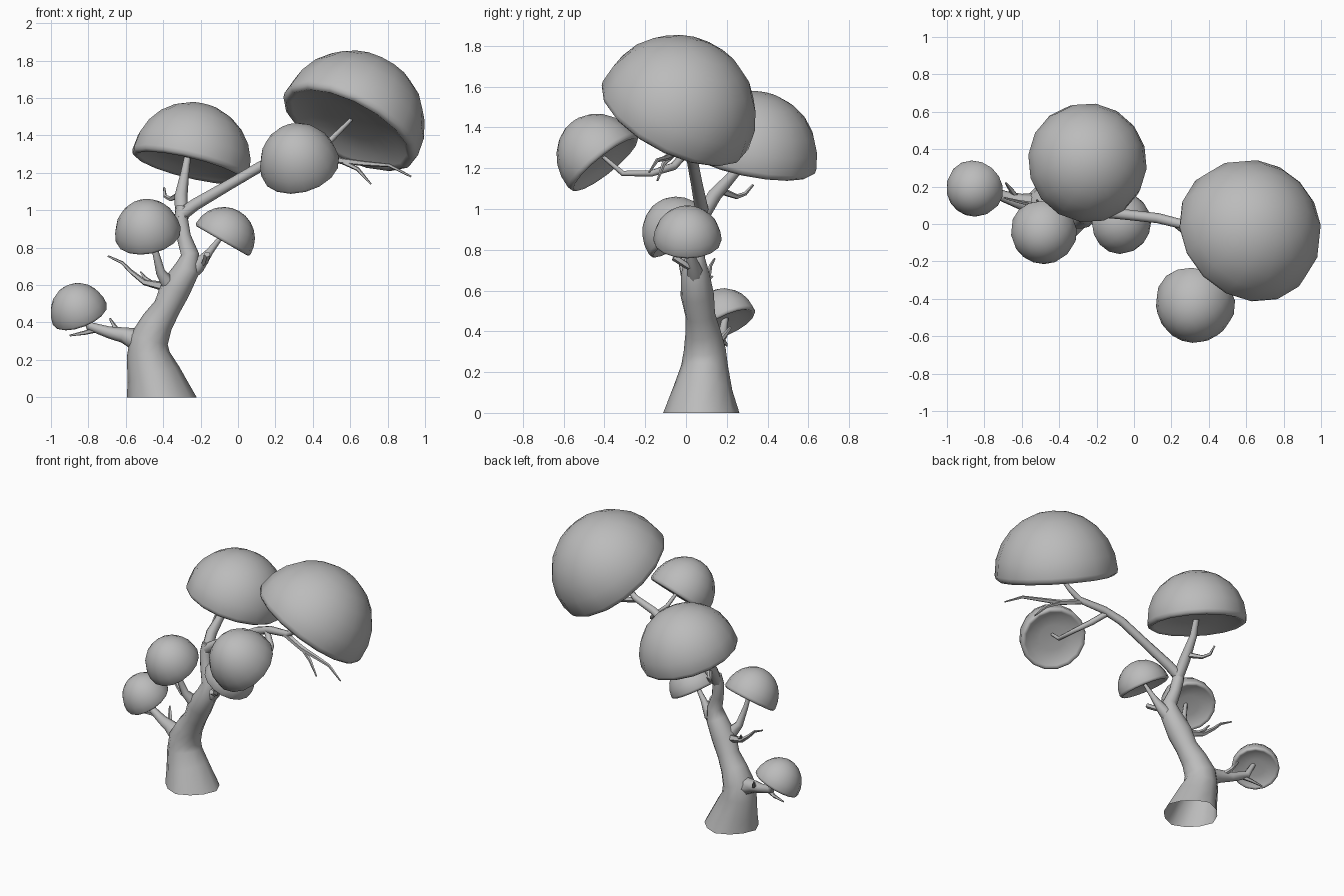
import bpy
import bmesh
from math import sin, cos, pi, radians
from mathutils import Vector

cube = bpy.data.objects.get("Cube")
if cube:
    bpy.data.objects.remove(cube)

grey = bpy.data.materials.new("plain grey")
grey.use_nodes = True
grey.diffuse_color = (0.5, 0.5, 0.5, 1)
grey.node_tree.nodes["Principled BSDF"].inputs["Base Color"].default_value = (0.5, 0.5, 0.5, 1)


def finish(name, bm, angle):
    bmesh.ops.recalc_face_normals(bm, faces=bm.faces)
    mesh = bpy.data.meshes.new(name)
    bm.to_mesh(mesh)
    bm.free()
    mesh.materials.append(grey)
    obj = bpy.data.objects.new(name, mesh)
    bpy.context.collection.objects.link(obj)
    bpy.ops.object.select_all(action="DESELECT")
    obj.select_set(True)
    bpy.context.view_layer.objects.active = obj
    bpy.ops.object.shade_smooth_by_angle(angle=radians(angle))
    return obj


def bridge(bm, rings):
    for low, high in zip(rings, rings[1:]):
        n = len(low)
        for i in range(n):
            j = (i + 1) % n
            bm.faces.new((low[i], low[j], high[j], high[i]))


def limb(name, path, sides=7, flare=0.0):
    """Tapered tube through (x, y, z, radius) points; flare adds root ridges at the foot."""
    bm = bmesh.new()
    pts = [Vector(p[:3]) for p in path]
    rings = []
    side = Vector((0, 1, 0))
    for k, p in enumerate(pts):
        along = (pts[min(k + 1, len(pts) - 1)] - pts[max(k - 1, 0)]).normalized()
        if flare and k == 0:
            along = Vector((0, 0, 1))
        side = (side - along * side.dot(along)).normalized()
        other = along.cross(side)
        ridge = flare * max(0, 1 - k / 3)
        ring = []
        for i in range(sides):
            a = 2 * pi * i / sides
            r = path[k][3] * (1 + ridge * cos(4 * a))
            ring.append(bm.verts.new(p + side * r * cos(a) + other * r * sin(a)))
        rings.append(ring)
    bridge(bm, rings)
    bm.faces.new(rings[-1])
    if not flare:
        bm.faces.new(rings[0])
    finish(name, bm, 60)


def canopy(name, centre, radius, axis, depth=1.0, sides=16, steps=6):
    """Half-ball crown with a rounded lip and a shallow hollow underneath."""
    bm = bmesh.new()
    profile = [(0.4, 0.03), (0.7, 0), (0.86, -0.07), (0.93, -0.1), (0.985, -0.06)]
    profile += [(cos(t * pi / 2 / steps), sin(t * pi / 2 / steps)) for t in range(steps)]
    rings = [[bm.verts.new((r * cos(2 * pi * i / sides), r * sin(2 * pi * i / sides), h))
              for i in range(sides)] for r, h in profile]
    bridge(bm, rings)
    for ring, height in ((rings[0], 0.04), (rings[-1], 1.0)):
        tip = bm.verts.new((0, 0, height))
        for i in range(sides):
            bm.faces.new((ring[i], ring[(i + 1) % sides], tip))
    obj = finish(name, bm, 65)
    size = radius * 1.01
    obj.location = centre
    obj.scale = (size, size, size * depth)
    obj.rotation_euler = Vector(axis).to_track_quat("Z", "Y").to_euler()


# Trunk, open at the foot
limb("trunk", [(-.408, .075, 0, .178), (-.452, .083, .12, .14), (-.48, .092, .23, .113),
               (-.475, .092, .31, .103), (-.432, .083, .4, .086), (-.38, .07, .48, .073),
               (-.335, .055, .58, .082), (-.27, .045, .69, .068), (-.257, .045, .765, .048),
               (-.29, .06, .86, .038), (-.305, .075, .95, .038), (-.3, .085, 1.02, .032)], 12, 0.05)

# Main branches carrying the crowns
limb("low_branch", [(-.44, .09, .27, .085), (-.53, .1, .305, .066), (-.61, .12, .332, .043),
                    (-.69, .145, .347, .032), (-.79, .18, .38, .025), (-.84, .195, .48, .014)])
limb("front_branch", [(-.35, .05, .58, .05), (-.415, 0, .67, .026), (-.445, -.03, .79, .017),
                      (-.47, -.045, .9, .012)])
limb("short_branch", [(-.31, .05, .61, .035), (-.215, .04, .7, .04), (-.15, .02, .78, .02),
                      (-.08, .005, .87, .011)])
limb("upper_branch", [(-.3, .07, .95, .036), (-.305, .14, 1.07, .036), (-.285, .25, 1.19, .024),
                      (-.265, .31, 1.31, .017)])
limb("long_branch", [(-.31, .08, .97, .036), (-.23, .07, 1.03, .033), (-.05, .05, 1.135, .029),
                     (.13, .03, 1.24, .028), (.25, 0, 1.29, .026), (.42, -.04, 1.32, .022),
                     (.5, -.05, 1.38, .016), (.61, -.06, 1.49, .01)])
limb("hanging_branch", [(.22, .005, 1.28, .02), (.3, -.06, 1.21, .02), (.355, -.17, 1.175, .016),
                        (.365, -.31, 1.175, .014), (.34, -.41, 1.26, .01)])

# Bare twigs
twigs = {
    "low_twig": [(-.75, .165, .365, .018), (-.82, .19, .345, .012), (-.9, .2, .33, .005)],
    "low_spur": [(-.61, .12, .325, .016), (-.655, .18, .37, .014), (-.685, .22, .42, .006)],
    "middle_twig": [(-.36, .06, .585, .03), (-.5, .09, .615, .017), (-.57, .11, .67, .012),
                    (-.62, .12, .72, .009), (-.695, .14, .755, .005)],
    "middle_spur": [(-.46, .08, .61, .014), (-.5, .1, .64, .01), (-.52, .13, .67, .005)],
    "cut_stub": [(-.2, .04, .705, .016), (-.175, 0, .725, .017), (-.165, -.06, .765, .018)],
    "upper_twig": [(-.3, .17, 1.09, .02), (-.36, .25, 1.06, .013), (-.39, .29, 1.075, .01),
                   (-.395, .33, 1.12, .006)],
    "outer_twig": [(.4, -.04, 1.315, .02), (.55, -.07, 1.265, .018), (.68, -.1, 1.25, .014),
                   (.81, -.14, 1.24, .01), (.925, -.18, 1.18, .005)],
    "outer_spur": [(.56, -.07, 1.26, .015), (.64, -.11, 1.22, .011), (.71, -.14, 1.14, .005)],
}
for name, path in twigs.items():
    limb(name, path, 5)

# Crowns: centre, radius, axis, depth
canopy("large_crown", (.605, -.051, 1.46), .392, (.43, .42, .82))
canopy("upper_crown", (-.253, .325, 1.257), .319, (.23, .18, .95))
canopy("front_crown", (.332, -.41, 1.236), .212, (-.22, -.61, .76), 1.14)
canopy("middle_crown", (-.48, -.032, .871), .176, (-.18, -.53, .83), 1.1)
canopy("short_crown", (-.077, .007, .85), .166, (.5, 0, .87))
canopy("low_crown", (-.847, .196, .447), .153, (-.33, -.4, .85), 1.09)
